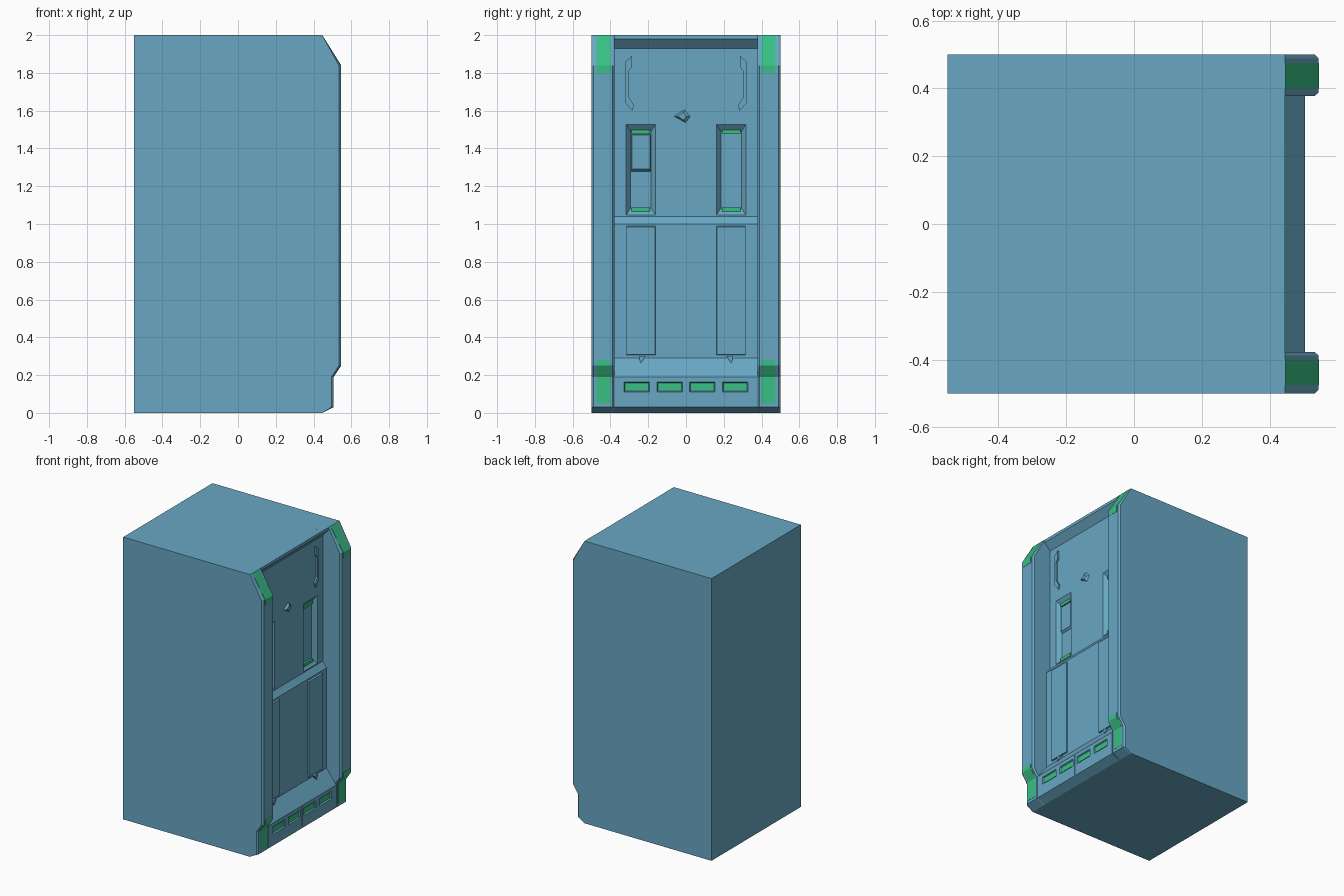
import bpy, bmesh

if "Cube" in bpy.data.objects:
    bpy.data.objects.remove(bpy.data.objects["Cube"])


def material(name, rgb):
    m = bpy.data.materials.new(name)
    m.diffuse_color = (*rgb, 1)
    m.use_nodes = True
    m.node_tree.nodes["Principled BSDF"].inputs["Base Color"].default_value = m.diffuse_color
    return m


BLUE = material("blue_paint", (0.14, 0.39, 0.55))
GREEN = material("green_light", (0.04, 0.52, 0.23))


def loft(name, sections, mat=BLUE):
    """Closed solid through matching rings of 3D points."""
    bm = bmesh.new()
    rings = [[bm.verts.new(p) for p in s] for s in sections]
    n = len(rings[0])
    for a, b in zip(rings, rings[1:]):
        for i in range(n):
            j = (i + 1) % n
            bm.faces.new((a[i], a[j], b[j], b[i]))
    bm.faces.new(rings[0])
    bm.faces.new(rings[-1][::-1])
    bmesh.ops.recalc_face_normals(bm, faces=bm.faces)
    me = bpy.data.meshes.new(name)
    bm.to_mesh(me)
    bm.free()
    me.materials.append(mat)
    ob = bpy.data.objects.new(name, me)
    bpy.context.collection.objects.link(ob)
    return ob


def along_y(name, xz, y0, y1, mat=BLUE):
    return loft(name, [[(x, y, z) for x, z in xz] for y in (y0, y1)], mat)


def along_x(name, yz0, x0, x1, yz1=None, mat=BLUE):
    return loft(name, [[(x0, y, z) for y, z in yz0],
                       [(x1, y, z) for y, z in (yz1 or yz0)]], mat)


def rect(y0, y1, z0, z1):
    return [(y0, z0), (y1, z0), (y1, z1), (y0, z1)]


def cut(target, cutter):
    mod = target.modifiers.new("cut", 'BOOLEAN')
    mod.operation = 'DIFFERENCE'
    mod.solver = 'EXACT'
    mod.object = cutter
    bpy.context.view_layer.objects.active = target
    bpy.ops.object.modifier_apply(modifier=mod.name)
    bpy.data.objects.remove(cutter)


P = 0.40   # recessed panel plane
L = 0.435  # lower panel plane
K = 0.505  # kick plate plane
F = 0.545  # rail front plane

# main cabinet, front lip, and stepped lower panel with kick plate
cabinet = along_x("cabinet", rect(-0.5, 0.5, 0, 2), -0.55, P)
along_y("top_lip", [(P, 2), (0.445, 2), (0.445, 1.98), (P, 1.93)], -0.38, 0.38)
lower = along_y("lower_panel", [(P, 0), (0.445, 0), (K, 0.03), (K, 0.19), (L - 0.005, 0.29),
                                (L - 0.005, 1.0), (P, 1.04)], -0.38, 0.38)

# lit vents and centre seam in the kick plate
for y in (-0.26, -0.087, 0.087, 0.26):
    cut(lower, along_x("vent_cutter", rect(y - 0.062, y + 0.062, 0.117, 0.158), K - 0.012, K + 0.01,
                       rect(y - 0.072, y + 0.072, 0.105, 0.17)))
    along_x("vent_light", rect(y - 0.06, y + 0.06, 0.118, 0.157), K - 0.014, K - 0.006, mat=GREEN)
cut(lower, along_x("seam_cutter", rect(-0.002, 0.002, 0.04, 0.185), K - 0.005, K + 0.01))

rail = [(P, 0), (0.445, 0), (K, 0.03), (K, 0.19), (F, 0.25), (F, 1.84), (0.445, 2), (P, 2)]
top_light = [(F, 1.8), (F, 1.84), (0.445, 2), (0.43, 2), (0.53, 1.83), (0.53, 1.8)]
low_light = [(K, 0.05), (K, 0.19), (F, 0.25), (F, 0.28), (0.53, 0.28), (0.53, 0.25),
             (0.49, 0.19), (0.49, 0.05)]
bracket = [(0.32, 1.86), (0.285, 1.89), (0.285, 1.83), (0.303, 1.81), (0.303, 1.67),
           (0.275, 1.63), (0.285, 1.60), (0.32, 1.64)]

for s, side in ((-1, "left"), (1, "right")):
    # chamfered side rail
    rings = []
    for y, inset in ((0.378, 0.012), (0.388, 0), (0.489, 0), (0.5, 0.011)):
        rings.append([(x - (inset if x > 0.46 else 0), s * y, z) for x, z in rail])
    loft(side + "_rail", rings)
    # corner lights on the rail
    for nm, prof in (("top", top_light), ("bottom", low_light)):
        along_y(f"{side}_{nm}_corner_light", [(x + 0.0015, z) for x, z in prof],
                s * 0.40, s * 0.475, GREEN)

    # tapered pocket with light bars at both ends
    y0, y1 = sorted((s * 0.16, s * 0.318))
    cut(cabinet, along_x("pocket_cutter", rect(y0 + 0.025, y1 - 0.025, 1.085, 1.49), P - 0.03, P + 0.002,
                         rect(y0, y1, 1.045, 1.53)))
    for z0, z1 in ((1.065, 1.087), (1.477, 1.498)):
        along_x(side + "_pocket_light", rect(y0 + 0.03, y1 - 0.03, z0, z1), P - 0.035, P - 0.015, mat=GREEN)

    # long raised slot plate below the pocket
    along_x(side + "_slot_plate", rect(y0, y1, 0.305, 1.0), P, L + 0.006,
            rect(y0 + 0.003, y1 - 0.003, 0.308, 0.985))
    # small pointer under the plate
    along_x(side + "_pointer", [(s * 0.25, 0.30), (s * 0.215, 0.30), (s * 0.24, 0.262)], P, L + 0.014)
    # bracket trim in the upper panel
    along_x(side + "_bracket", [(s * y, z) for y, z in bracket], P - 0.01, P + 0.012)

# sliding block in the left pocket
along_x("pocket_block", rect(-0.292, -0.185, 1.275, 1.477), P - 0.035, P - 0.016,
        rect(-0.285, -0.19, 1.29, 1.47))

# centre arrow wedge
along_x("arrow_wedge", [(-0.07, 1.57), (-0.005, 1.61), (0.03, 1.57), (0.0, 1.532)], P - 0.005, P + 0.014,
        [(-0.045, 1.57), (-0.015, 1.59), (0.0, 1.57), (-0.01, 1.55)])
